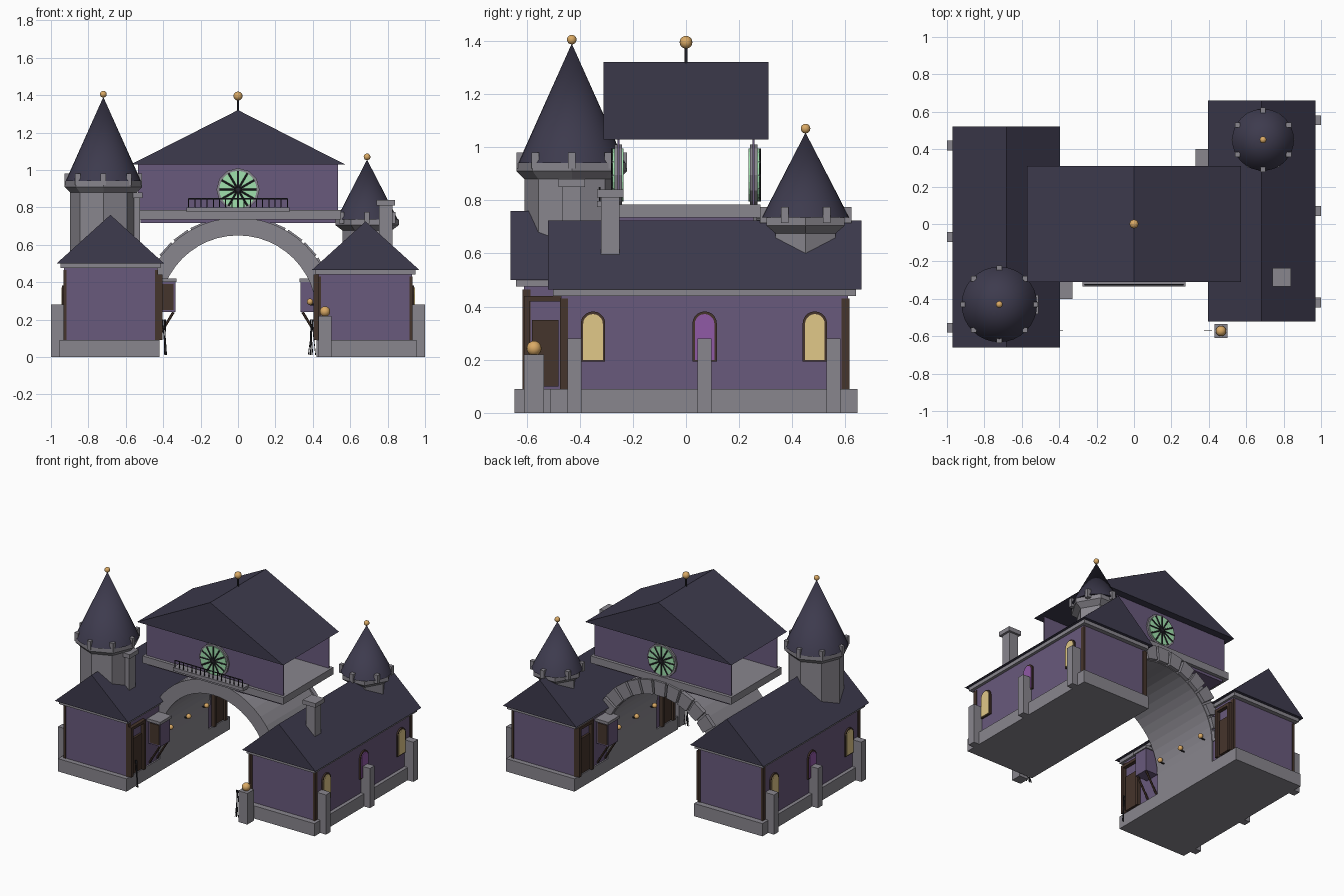
import bpy, bmesh, math, random
from mathutils import Vector, Matrix

if "Cube" in bpy.data.objects:
    bpy.data.objects.remove(bpy.data.objects["Cube"])

random.seed(3)
COL = {"stone": (.25, .24, .27), "wall": (.14, .1, .2), "roof": (.047, .043, .075), "wood": (.06, .035, .025),
       "gold": (.7, .4, .13), "yellow": (.75, .58, .25), "violet": (.28, .1, .38), "green": (.35, .75, .42),
       "iron": (.02, .02, .025)}
MAT = {}
for k, c in COL.items():
    MAT[k] = bpy.data.materials.new(k)
    MAT[k].diffuse_color = (*c, 1)


def finish(name, bm, mat, smooth=False):
    bmesh.ops.recalc_face_normals(bm, faces=bm.faces)
    me = bpy.data.meshes.new(name)
    bm.to_mesh(me)
    bm.free()
    ob = bpy.data.objects.new(name, me)
    bpy.context.collection.objects.link(ob)
    me.materials.append(MAT[mat])
    for p in me.polygons:
        p.use_smooth = smooth
    return ob


def box(name, x, y, z, mat):
    bm = bmesh.new()
    r = bmesh.ops.create_cube(bm, size=1)
    for v in r["verts"]:
        v.co = Vector([sum(a) / 2 + t * (a[1] - a[0]) for a, t in zip((x, y, z), v.co)])
    return finish(name, bm, mat)


def cone(name, c, r1, r2, z0, z1, n, mat, turn=0, smooth=False):
    bm = bmesh.new()
    m = Matrix.Translation((c[0], c[1], (z0 + z1) / 2)) @ Matrix.Rotation(turn, 4, 'Z')
    bmesh.ops.create_cone(bm, cap_ends=True, segments=n, radius1=r1, radius2=r2, depth=z1 - z0, matrix=m)
    ob = finish(name, bm, mat, smooth)
    if smooth:
        for p in ob.data.polygons:
            p.use_smooth = len(p.vertices) < 5
    return ob


def ball(name, c, r):
    bm = bmesh.new()
    bmesh.ops.create_uvsphere(bm, u_segments=16, v_segments=10, radius=r, matrix=Matrix.Translation(c))
    return finish(name, bm, "gold", True)


def rod(name, a, b, r, mat):
    a, b = Vector(a), Vector(b)
    bm = bmesh.new()
    m = Matrix.Translation((a + b) / 2) @ (b - a).to_track_quat('Z', 'Y').to_matrix().to_4x4()
    bmesh.ops.create_cone(bm, cap_ends=True, segments=6, radius1=r, radius2=r, depth=(b - a).length, matrix=m)
    return finish(name, bm, mat)


def prism(name, pts, d0, d1, mat, place):
    """Extrude a 2D profile; place(u, v, d) gives the 3D point."""
    bm = bmesh.new()
    lo = [bm.verts.new(place(u, v, d0)) for u, v in pts]
    hi = [bm.verts.new(place(u, v, d1)) for u, v in pts]
    bm.faces.new(lo)
    bm.faces.new(hi)
    for i in range(len(pts)):
        j = (i + 1) % len(pts)
        bm.faces.new((lo[i], lo[j], hi[j], hi[i]))
    return finish(name, bm, mat)


def along_y(u, v, d):
    return (u, d, v)


def tower(name, c, n, turn, rs, rc, z0, z1, ztop, smooth_ball):
    cone(name + "_shaft", c, rs, rs, z0, z1, n, "stone", turn)
    cone(name + "_corbel", c, rs, rc, z1 - .06, z1 - .03, n, "stone", turn)
    cone(name + "_ring", c, rc, rc, z1 - .03, z1, n, "stone", turn)
    cone(name + "_spire", c, rc * .97, 0, z1, ztop, 32, "roof", 0, True)
    ball(name + "_finial", (*c, ztop + .015), smooth_ball)
    for i in range(n):
        a = turn + math.tau * i / n
        x, y = c[0] + .93 * rc * math.cos(a), c[1] + .93 * rc * math.sin(a)
        box(name + "_merlon", (x - .014, x + .014), (y - .014, y + .014), (z1 - .02, z1 + .04), "stone")


def arch(w, z0, z1):
    s = z1 - w
    return [(-w, z0), (w, z0)] + [(w * math.cos(math.pi * i / 10), s + w * math.sin(math.pi * i / 10)) for i in range(11)]


# two wings, the left one being the right one turned half round
for s, side, dz in ((1, "right", 0), (-1, "left", .035)):
    def wbox(name, x, y, z, mat):
        return box(f"{side}_{name}", sorted((s * x[0], s * x[1])), sorted((s * y[0], s * y[1])), z, mat)

    wbox("plinth", (.42, .955), (-.51, .645), (0, .09), "stone")
    wbox("walls", (.43, .93), (-.47, .61), (.09, .44 + dz), "wall")
    wbox("cornice", (.415, .95), (-.5, .64), (.44 + dz, .468 + dz), "stone")
    prism(side + "_roof", [(s * .395, .465 + dz), (s * .97, .465 + dz), (s * .682, .725 + dz)],
          s * -.52, s * .66, "roof", along_y)
    for y in (-.42, .07, .555):
        wbox("buttress", (.93, 1), (y - .026, y + .026), (0, .28), "stone")
    for y, m in ((-.35, "yellow"), (.07, "violet"), (.485, "yellow")):
        place = lambda u, v, d: (s * d, s * (y + u), v)
        prism(side + "_window_frame", arch(.046, .193, .382), .92, .94, "wood", place)
        prism(side + "_window_glass", arch(.037, .2, .372), .925, .945, m, place)
    for y in (-.46, .6):  # timber corner posts
        for x in (.435, .925):
            wbox("corner_post", (x - .008, x + .008), (y - .015, y + .015), (.09, .43 + dz), "wood")
    # oriel over the passage
    wbox("oriel", (.335, .44), (.28, .385), (.24, .4), "wall")
    wbox("oriel_cap", (.328, .44), (.272, .4), (.4, .42), "stone")
    wbox("oriel_shutter", (.345, .42), (.383, .39), (.25, .39), "wood")
    for y in (.29, .375):
        rod(side + "_oriel_strut", (s * .345, s * y, .24), (s * .43, s * y, .1), .007, "wood")
    # passage doors with frames
    for y0, y1 in ((.46, .6), (-.45, -.33)):
        wbox("door_panel", (.415, .435), (y0 + .02, y1 - .02), (.1, .35), "wood")
        wbox("door_lintel", (.405, .435), (y0, y1), (.42, .44), "wood")
        for y in (y0, y1):
            wbox("door_jamb", (.405, .435), (y - .01, y + .01), (.09, .44), "wood")
    # passage lamps
    for y in (-.2, 0, .2):
        ball(side + "_lamp", (s * .385, y, .295), .017)
        rod(side + "_lamp_arm", (s * .42, y, .28), (s * .385, y, .28), .005, "iron")
    # thin stalks by the entrance
    for i in range(6):
        x = s * .395 + random.uniform(-.02, .02)
        rod(side + "_stalk", (x, -.57, .01), (s * .395 + random.uniform(-.01, .01), -.57, .2), .002, "iron")

# gate post at the right front
box("gate_post", (.43, .5), (-.61, -.535), (0, .22), "stone")
ball("gate_post_ball", (.465, -.572, .243), .028)

# passage vault on straight legs
N = 24
ring = [(r * math.cos(math.pi * i / N), .23 + r * math.sin(math.pi * i / N)) for r, seq in
        ((.42, range(N + 1)), (.515, range(N, -1, -1))) for i in seq]
ring = [(.42, .05)] + ring[:N + 1] + [(-.42, .05), (-.515, .05)] + ring[N + 1:] + [(.515, .05)]
bm = bmesh.new()
half = len(ring) // 2
rows = [[bm.verts.new((u, d, v)) for u, v in ring] for d in (-.27, .27)]
L = len(ring)
for i in range(L):
    j = (i + 1) % L
    bm.faces.new((rows[0][i], rows[0][j], rows[1][j], rows[1][i]))
for row in rows:
    for i in range(half - 1):
        bm.faces.new((row[i], row[i + 1], row[L - 2 - i], row[L - 1 - i]))
finish("passage_vault", bm, "stone")
for i in range(15):  # raised arch stones at the back
    a0, a1 = math.pi * (i + .08) / 15, math.pi * (i + .92) / 15
    pts = [(r * math.cos(a), .23 + r * math.sin(a)) for r, a in ((.425, a0), (.525, a0), (.525, a1), (.425, a1))]
    prism("arch_stone", pts, .265, .295, "stone", along_y)

# hall over the arch, open at both ends
box("hall_floor", (-.55, .55), (-.28, .28), (.735, .785), "stone")
box("hall_underside", (-.52, .52), (-.255, .255), (.717, .735), "wall")
prism("hall_roof", [(-.572, 1.03), (.572, 1.03), (0, 1.32)], -.31, .31, "roof", along_y)
rod("hall_finial_rod", (0, 0, 1.31), (0, 0, 1.39), .006, "iron")
ball("hall_finial", (0, 0, 1.395), .024)
for s in (-1, 1):
    box("hall_wall", (-.535, .535), sorted((s * .25, s * .258)), (.785, 1.03), "wall")
    disc = lambda r, n: [(r * math.cos(math.tau * i / n), .895 + r * math.sin(math.tau * i / n)) for i in range(n)]
    prism("wheel_frame", disc(.115, 12), s * .24, s * .27, "stone", along_y)
    prism("wheel_glass", disc(.1, 24), s * .235, s * .276, "green", along_y)
    for i in range(12):
        a = math.tau * i / 12
        rod("wheel_spoke", (0, s * .278, .895), (.1 * math.cos(a), s * .278, .895 + .1 * math.sin(a)), .005, "iron")

# front balcony
box("balcony", (-.275, .275), (-.335, -.27), (.775, .798), "stone")
rod("balcony_rail", (-.265, -.325, .847), (.265, -.325, .847), .004, "iron")
for i in range(17):
    x = -.264 + i * .033
    rod("baluster", (x, -.325, .79), (x, -.325, .847), .003, "iron")

# towers
tower("tall_tower", (-.72, -.43), 8, 0, .178, .208, .5, .94, 1.39, .018)
tower("short_tower", (.69, .45), 6, math.pi / 6, .13, .17, .5, .735, 1.055, .018)

# chimneys
for x, y, z0, z1 in ((.79, -.285, .55, .84), (-.56, -.43, .55, .88)):
    box("chimney", (x - .035, x + .035), (y - .035, y + .035), (z0, z1 - .02), "stone")
    box("chimney_cap", (x - .05, x + .05), (y - .05, y + .05), (z1 - .03, z1), "stone")

for m in bpy.data.materials:
    if m.users and not m.is_grease_pencil:
        m.use_nodes = True
        m.node_tree.nodes["Principled BSDF"].inputs["Base Color"].default_value = m.diffuse_color
